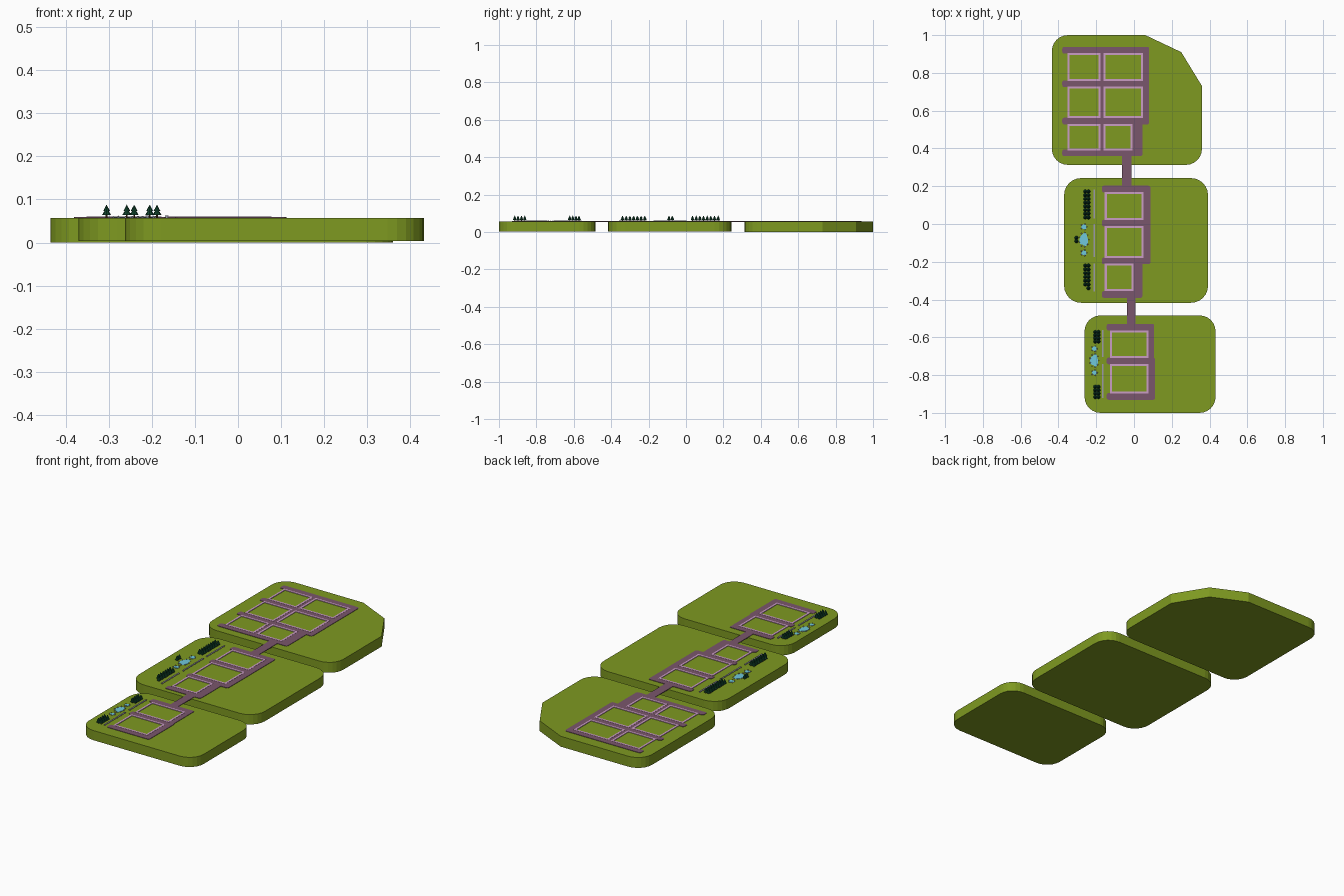
import bpy, bmesh, math, random
from mathutils import Matrix, Vector

if "Cube" in bpy.data.objects:
    bpy.data.objects.remove(bpy.data.objects["Cube"])

random.seed(4)
TOP = 0.057          # height of the grass
PATH = 0.0592        # height of the paving


def material(name, rgb):
    m = bpy.data.materials.new(name)
    m.diffuse_color = (*rgb, 1)
    m.use_nodes = True
    m.node_tree.nodes["Principled BSDF"].inputs["Base Color"].default_value = m.diffuse_color
    return m


GRASS = material("grass green", (0.21, 0.32, 0.015))
PAVING = material("purple paving", (0.195, 0.093, 0.15))
KERB = material("pink kerb", (0.60, 0.34, 0.56))
WATER = material("water blue", (0.16, 0.58, 0.72))
LEAF = material("fir green", (0.005, 0.055, 0.025))
TRUNK = material("trunk brown", (0.09, 0.04, 0.02))
STONE = material("stone grey", (0.33, 0.32, 0.40))


def finish(bm, name, *mats):
    bmesh.ops.recalc_face_normals(bm, faces=bm.faces[:])
    me = bpy.data.meshes.new(name)
    bm.to_mesh(me)
    bm.free()
    for m in mats:
        me.materials.append(m)
    ob = bpy.data.objects.new(name, me)
    bpy.context.collection.objects.link(ob)
    return ob


def prism(bm, pts, z0, z1):
    """Closed vertical extrusion of an outline."""
    face = bm.faces.new([bm.verts.new((x, y, z0)) for x, y in pts])
    up = bmesh.ops.extrude_face_region(bm, geom=[face], use_keep_orig=True)["geom"]
    for v in up:
        if isinstance(v, bmesh.types.BMVert):
            v.co.z = z1


def rounded(x0, y0, x1, y1, r, seg=6, corner=None):
    """Rounded rectangle outline; corner replaces the +x +y arc."""
    pts = []
    for i, (cx, cy) in enumerate([(x1 - r, y1 - r), (x0 + r, y1 - r),
                                  (x0 + r, y0 + r), (x1 - r, y0 + r)]):
        if i == 0 and corner:
            pts += corner
            continue
        for k in range(seg + 1):
            a = math.pi / 2 * (i + k / seg)
            pts.append((cx + r * math.cos(a), cy + r * math.sin(a)))
    return pts


# Three ground slabs
slabs = {
    "north_ground": (rounded(-0.435, 0.313, 0.36, 1.0, 0.085,
                             corner=[(0.36, 0.73), (0.25, 0.91), (0.06, 1.0)]), 0.0),
    "middle_ground": (rounded(-0.37, -0.417, 0.392, 0.243, 0.09), 0.003),
    "south_ground": (rounded(-0.262, -1.0, 0.432, -0.484, 0.085), 0.004),
}
for name, (outline, z0) in slabs.items():
    bm = bmesh.new()
    prism(bm, outline, z0, TOP)
    finish(bm, name, GRASS)


# Paved paths: (x0, y0, x1, y1)
def paths(name, rects):
    bm = bmesh.new()
    for x0, y0, x1, y1 in rects:
        r = min(0.012, (x1 - x0) * 0.3, (y1 - y0) * 0.3)
        prism(bm, rounded(x0, y0, x1, y1, r, 3), TOP - 0.002, PATH)
    finish(bm, name, PAVING)


def street(y, x0, x1, w=0.036):
    return (x0, y - w / 2, x1, y + w / 2)


paths("north_paths", [street(0.92, -0.38, 0.08), street(0.743, -0.38, 0.08),
                      street(0.545, -0.38, 0.08), street(0.377, -0.38, 0.045),
                      (0.046, 0.527, 0.08, 0.938), (-0.008, 0.36, 0.045, 0.563),
                      (-0.18, 0.37, -0.16, 0.92)])
paths("middle_paths", [street(0.185, -0.17, 0.087), street(0.005, -0.17, 0.087),
                       street(-0.195, -0.17, 0.087), street(-0.373, -0.17, 0.045),
                       (0.05, -0.213, 0.087, 0.203), (-0.004, -0.391, 0.045, -0.18)])
paths("south_paths", [street(-0.547, -0.145, 0.107), street(-0.725, -0.145, 0.112),
                      street(-0.913, -0.145, 0.112), (0.077, -0.743, 0.107, -0.529),
                      (0.077, -0.931, 0.112, -0.707)])

# Link bridges between slabs
for name, x0, y0, x1, y1 in [("north_bridge", -0.063, 0.19, -0.013, 0.375),
                             ("south_bridge", -0.037, -0.545, 0.009, -0.375)]:
    bm = bmesh.new()
    prism(bm, [(x0, y0), (x1, y0), (x1, y1), (x0, y1)], TOP - 0.002, PATH)
    finish(bm, name, PAVING)


# Pink kerb frames around each plot
def kerbs(name, rects, w=0.011):
    bm = bmesh.new()
    for x0, y0, x1, y1 in rects:
        for a, b, c, d in [(x0, y0, x1, y0 + w), (x0, y1 - w, x1, y1),
                           (x0, y0 + w, x0 + w, y1 - w), (x1 - w, y0 + w, x1, y1 - w)]:
            prism(bm, [(a, b), (c, b), (c, d), (a, d)], TOP - 0.002, PATH + 0.0008)
    finish(bm, name, KERB)


rows = [(0.757, 0.905, 0.048), (0.56, 0.728, 0.048), (0.39, 0.53, -0.008)]
kerbs("north_kerbs", [(-0.352, a, -0.178, b) for a, b, _ in rows]
      + [(-0.162, a, x, b) for a, b, x in rows])
kerbs("middle_kerbs", [(-0.155, 0.02, 0.051, 0.17), (-0.155, -0.18, 0.051, -0.01),
                       (-0.155, -0.355, -0.003, -0.21)])
kerbs("south_kerbs", [(-0.128, -0.71, 0.078, -0.563), (-0.128, -0.897, 0.078, -0.74)])


# Fir trees: trunk and two stacked cones
def firs(name, spots, s=1.0):
    bm = bmesh.new()
    for x, y in spots:
        for r1, r2, z0, z1, mat in [(0.002, 0.002, -0.001, 0.009, 1),
                                    (0.0105, 0.003, 0.007, 0.019, 0),
                                    (0.008, 0.0, 0.016, 0.031, 0)]:
            out = bmesh.ops.create_cone(
                bm, cap_ends=True, segments=8, radius1=r1 * s, radius2=r2 * s,
                depth=(z1 - z0) * s,
                matrix=Matrix.Translation((x, y, TOP + (z0 + z1) / 2 * s)))
            for f in {f for v in out["verts"] for f in v.link_faces}:
                f.material_index = mat
    finish(bm, name, LEAF, TRUNK)


def grove(xs, y0, y1, n):
    return [(x, y0 + (y1 - y0) * i / (n - 1)) for x in xs for i in range(n)]


firs("middle_firs", grove((-0.258, -0.241), 0.035, 0.172, 8)
     + grove((-0.258, -0.241), -0.32, -0.22, 6) + [(-0.241, -0.34)])
firs("south_firs", grove((-0.205, -0.188), -0.916, -0.862, 4)
     + grove((-0.205, -0.188), -0.622, -0.572, 4))
firs("pond_firs", [(-0.305, -0.073), (-0.305, -0.091)])


# Ponds with a wavy shore and rim stones
def pond(name, x, y, rx, ry, stones):
    bm = bmesh.new()
    pts = []
    for i in range(20):
        a = math.tau * i / 20
        k = 1 + 0.12 * math.sin(3 * a + x * 9) + 0.06 * math.cos(5 * a)
        pts.append((x + rx * k * math.cos(a), y + ry * k * math.sin(a)))
    prism(bm, pts, TOP - 0.002, TOP + 0.0015)
    for i in range(stones):
        a = math.tau * i / stones
        c = Vector((x + rx * 1.12 * math.cos(a), y + ry * 1.12 * math.sin(a), TOP + 0.001))
        out = bmesh.ops.create_icosphere(bm, subdivisions=1,
                                         radius=random.uniform(0.0025, 0.0045),
                                         matrix=Matrix.Translation(c))
        for f in {f for v in out["verts"] for f in v.link_faces}:
            f.material_index = 1
    finish(bm, name, WATER, STONE)


for side, x, y, k in [("middle", -0.265, -0.083, 1.0), ("south", -0.21, -0.723, 0.92)]:
    pond(side + "_pond", x, y, 0.023 * k, 0.034 * k, 9)
    for tag, d in (("upper", 0.068), ("lower", -0.07)):
        pond(f"{side}_{tag}_pool", x, y + d * k, 0.014 * k, 0.014 * k, 5)


# Low grey fences beside the gardens: rail on small posts
def fence(name, x, spans):
    bm = bmesh.new()
    for y0, y1 in spans:
        prism(bm, [(x - 0.004, y0), (x + 0.004, y0), (x + 0.004, y1), (x - 0.004, y1)],
              TOP + 0.003, TOP + 0.0055)
        n = 6
        for i in range(n):
            y = y0 + 0.003 + (y1 - y0 - 0.006) * i / (n - 1)
            prism(bm, [(x - 0.003, y - 0.002), (x + 0.003, y - 0.002),
                       (x + 0.003, y + 0.002), (x - 0.003, y + 0.002)],
                  TOP - 0.001, TOP + 0.003)
    finish(bm, name, STONE)


fence("middle_fence", -0.211, [(0.03, 0.183), (-0.175, 0.0), (-0.358, -0.21)])
fence("south_fence", -0.165, [(-0.705, -0.56), (-0.92, -0.74)])
